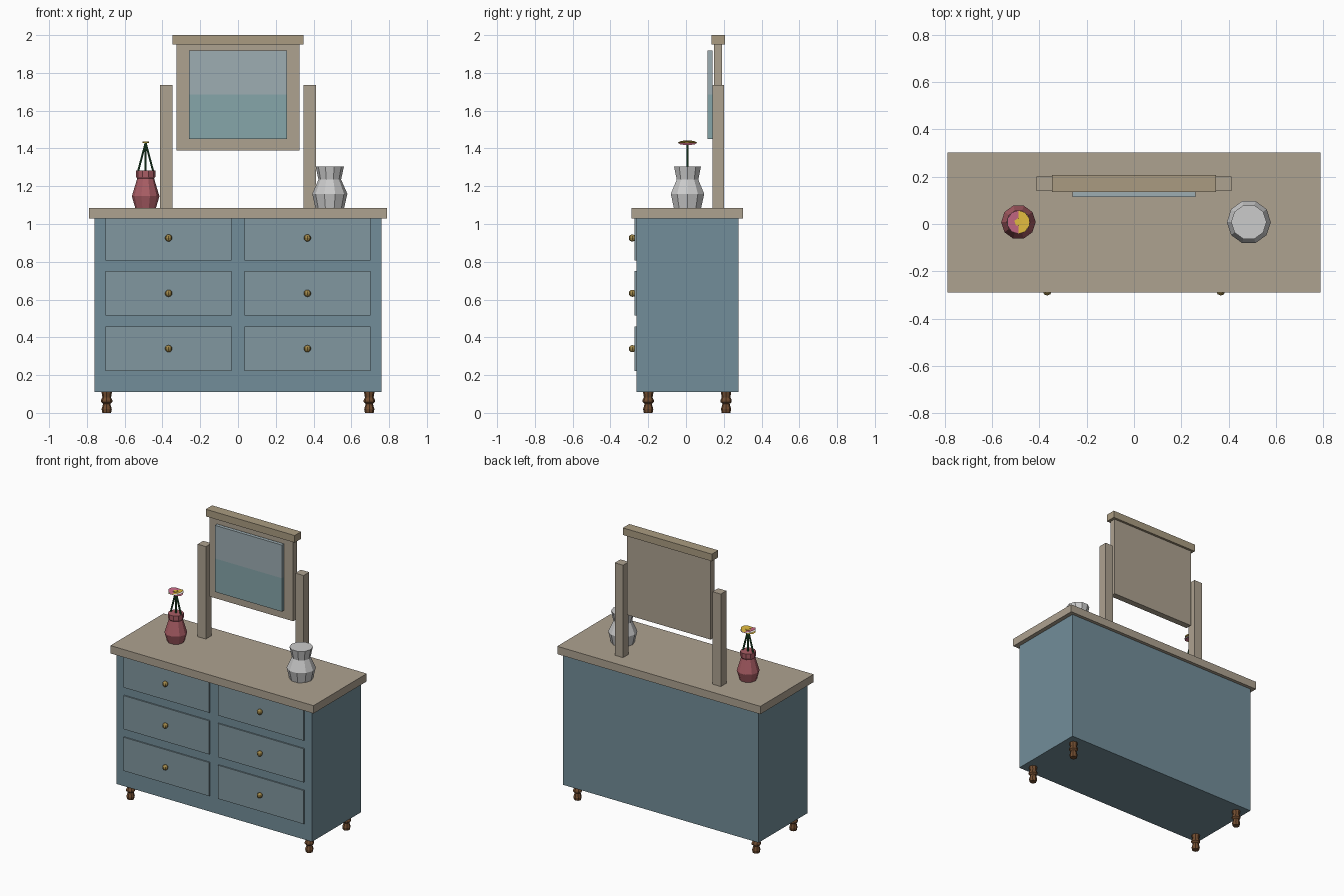
import bpy, bmesh, math
from mathutils import Vector, Matrix

if "Cube" in bpy.data.objects:
    bpy.data.objects.remove(bpy.data.objects["Cube"])


def mat(name, r, g, b):
    m = bpy.data.materials.new(name)
    m.diffuse_color = (r, g, b, 1)
    m.use_nodes = True
    m.node_tree.nodes["Principled BSDF"].inputs["Base Color"].default_value = m.diffuse_color
    return m


WOOD = mat("pale_wood", .42, .36, .28)
CAP = mat("cap_wood", .40, .33, .22)
BLUE = mat("blue_paint", .17, .27, .32)
FRONT = mat("drawer_paint", .22, .31, .35)
GLASS_HI = mat("glass_upper", .34, .42, .45)
GLASS_LO = mat("glass_lower", .24, .38, .40)
BRASS = mat("brass", .36, .25, .07)
BROWN = mat("dark_wood", .17, .075, .03)
RED = mat("red_glaze", .40, .11, .13)
GREEN = mat("stem_green", .02, .09, .03)
PINK = mat("pink_petal", .6, .15, .25)
WHITE = mat("white_petal", .8, .75, .72)
YELLOW = mat("yellow_petal", .75, .5, .05)


def finish(name, bm, *mats):
    me = bpy.data.meshes.new(name)
    bmesh.ops.recalc_face_normals(bm, faces=bm.faces)
    bm.to_mesh(me)
    bm.free()
    ob = bpy.data.objects.new(name, me)
    for m in mats:
        if m:
            me.materials.append(m)
    bpy.context.collection.objects.link(ob)
    return ob


def box_bm(x0, x1, y0, y1, z0, z1):
    bm = bmesh.new()
    size = Matrix.Diagonal((x1 - x0, y1 - y0, z1 - z0, 1))
    mid = Matrix.Translation(((x0 + x1) / 2, (y0 + y1) / 2, (z0 + z1) / 2))
    bmesh.ops.create_cube(bm, size=1, matrix=mid @ size)
    return bm


def box(name, m, *bounds):
    return finish(name, box_bm(*bounds), m)


def turned(name, m, profile, at, sides=10):
    """Closed turned shape from (radius, height) points."""
    bm = bmesh.new()
    rings = []
    for r, z in profile:
        rings.append([bm.verts.new((at[0] + r * math.cos(a), at[1] + r * math.sin(a), at[2] + z))
                      for a in (2 * math.pi * i / sides for i in range(sides))])
    for lo, hi in zip(rings, rings[1:]):
        for i in range(sides):
            j = (i + 1) % sides
            bm.faces.new((lo[i], lo[j], hi[j], hi[i]))
    bm.faces.new(rings[0])
    bm.faces.new(rings[-1])
    return finish(name, bm, m)


# Chest body and top
box("chest_body", BLUE, -.76, .76, -.263, .279, .11, 1.03)
box("chest_top", WOOD, -.79, .79, -.289, .302, 1.03, 1.085)

# Drawers and knobs
for side in (-1, 1):
    for row in range(3):
        cx, cz = side * .3675, .34 + .293 * row
        h0, h1 = cz - .118, min(cz + .118, 1.035)
        box("drawer_front", FRONT, cx - .334, cx + .334, -.272, -.25, h0, h1)
        bm = bmesh.new()
        bmesh.ops.create_uvsphere(bm, u_segments=8, v_segments=6, radius=.019,
                                  matrix=Matrix.Translation((cx, -.284, cz)))
        finish("drawer_knob", bm, BRASS)

# Turned feet
FOOT = [(.023, 0), (.027, .02), (.019, .048), (.03, .058),
        (.03, .068), (.023, .082), (.028, .112)]
for x in (-.695, .695):
    for y in (-.2, .212):
        turned("foot", BROWN, FOOT, (x, y, 0), 8)

# Mirror posts, frame and cap
for s in (-1, 1):
    box("mirror_post", WOOD, s * .38 - .032, s * .38 + .032, .14, .202, 1.085, 1.735)
box("mirror_frame", WOOD, -.326, .326, .147, .191, 1.388, 1.95)
box("mirror_cap", CAP, -.346, .346, .136, .207, 1.95, 2.0)

# Two-tone mirror glass
bm = box_bm(-.26, .26, .115, .139, 1.45, 1.918)
bmesh.ops.bisect_plane(bm, geom=bm.verts[:] + bm.edges[:] + bm.faces[:],
                       plane_co=(0, 0, 1.685), plane_no=(0, 0, 1))
for f in bm.faces:
    f.material_index = int(f.calc_center_median().z < 1.685)
finish("mirror_glass", bm, GLASS_HI, GLASS_LO)

# Vases
turned("large_vase", None, [(.076, 0), (.093, .075), (.06, .15), (.075, .22)], (.486, .008, 1.085))
turned("flower_vase", RED, [(.055, 0), (.073, .062), (.045, .155), (.051, .165), (.051, .197)],
       (-.489, .008, 1.085))

# Flowers on leaning stems
tip = Vector((-.489, .008, 1.43))
for lean, petal in ((-1, PINK), (0, WHITE), (1, YELLOW)):
    base = Vector((-.489 + lean * .045, .008, 1.26))
    axis = (tip - base).normalized()
    rot = Vector((0, 0, 1)).rotation_difference(axis).to_matrix().to_4x4()
    bm = bmesh.new()
    bmesh.ops.create_cone(bm, cap_ends=True, segments=6, radius1=.006, radius2=.006,
                          depth=(tip - base).length,
                          matrix=Matrix.Translation((tip + base) / 2) @ rot)
    finish("flower_stem", bm, GREEN)
    bm = bmesh.new()
    bmesh.ops.create_circle(bm, cap_ends=True, segments=10, radius=.05,
                            matrix=Matrix.Translation(tip) @ rot)
    finish("flower_petals", bm, petal)
bm = bmesh.new()
bmesh.ops.create_cone(bm, cap_ends=True, segments=5, radius1=.018, radius2=.018, depth=.008,
                      matrix=Matrix.Translation(tip + Vector((0, 0, .003))))
finish("flower_centre", bm, YELLOW)
